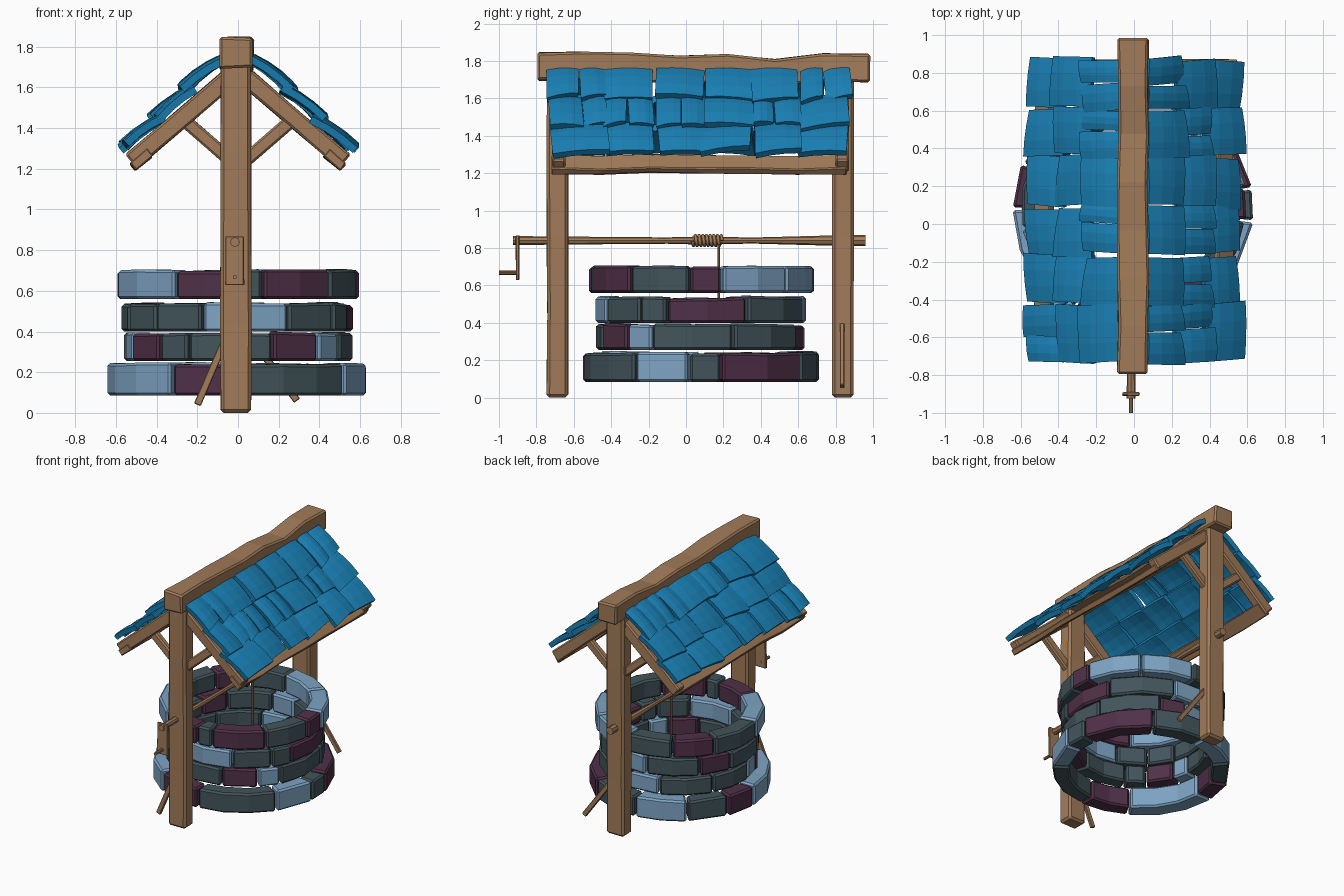
import bpy, bmesh, math, random
from mathutils import Vector, Matrix

if "Cube" in bpy.data.objects:
    bpy.data.objects.remove(bpy.data.objects["Cube"])

random.seed(7)


def material(name, rgb):
    m = bpy.data.materials.new(name)
    m.diffuse_color = (*rgb, 1)
    m.use_nodes = True
    m.node_tree.nodes["Principled BSDF"].inputs["Base Color"].default_value = m.diffuse_color
    return m


WOOD = material("wood", (0.36, 0.20, 0.10))
ROPE = material("rope", (0.12, 0.07, 0.04))
BLUE = material("shingle_blue", (0.01, 0.22, 0.47))
STONE = {"S": material("slate", (0.055, 0.09, 0.105)),
         "P": material("purple_stone", (0.08, 0.03, 0.065)),
         "L": material("pale_blue_stone", (0.21, 0.37, 0.55))}


def finish(name, bm, mats, bevel=0.0):
    bmesh.ops.recalc_face_normals(bm, faces=bm.faces)
    me = bpy.data.meshes.new(name)
    bm.to_mesh(me)
    bm.free()
    ob = bpy.data.objects.new(name, me)
    bpy.context.collection.objects.link(ob)
    for m in mats:
        me.materials.append(m)
    if bevel:
        b = ob.modifiers.new("bevel", "BEVEL")
        b.width, b.segments, b.limit_method = bevel, 1, "ANGLE"
        b.angle_limit = math.radians(45)
    return ob


def loft(bm, loops):
    """Skin a list of equal closed loops and cap both ends."""
    rows = [[bm.verts.new(p) for p in lp] for lp in loops]
    n = len(rows[0])
    faces = [bm.faces.new(rows[0]), bm.faces.new(rows[-1][::-1])]
    for a, b in zip(rows, rows[1:]):
        for i in range(n):
            faces.append(bm.faces.new((a[i], b[i], b[(i + 1) % n], a[(i + 1) % n])))
    return faces


def beam(name, p0, p1, w, d, side, wobble=0.0, lifts=(0, 0), bevel=0.01):
    """Square timber from p0 to p1; w is measured along 'side', d across it."""
    p0, p1 = Vector(p0), Vector(p1)
    axis = (p1 - p0).normalized()
    side = Vector(side)
    side = (side - axis * side.dot(axis)).normalized()
    up = axis.cross(side)
    bm, loops = bmesh.new(), []
    for i, lift in enumerate(lifts):
        c = p0.lerp(p1, i / (len(lifts) - 1))
        loops.append([c + side * (a * w / 2 + random.uniform(-wobble, wobble))
                      + up * (b * d / 2 + random.uniform(-wobble, wobble))
                      + Vector((0, 0, lift))
                      for a, b in ((-1, -1), (1, -1), (1, 1), (-1, 1))])
    loft(bm, loops)
    return finish(name, bm, [WOOD], bevel)


def rod(name, stations, x, z, n=8):
    """Turned rod along y from (y, radius) stations."""
    bm = bmesh.new()
    loft(bm, [[(x + r * math.cos(2 * math.pi * i / n), y, z + r * math.sin(2 * math.pi * i / n))
               for i in range(n)] for y, r in stations])
    return finish(name, bm, [WOOD])


# Stone courses: radius, wall, z range, start angle, then colour and end angle per block
CY = 0.08
courses = [
    (0.64, 0.13, 0.085, 0.245, -121, "P-87 S-34 L-6 S10 P58 S95 L130 S158 P180 L239"),
    (0.57, 0.12, 0.255, 0.395, -159, "P-134 S-116 S-72 P-45 L-28 S18 S64 P85 L110 S150 S185 L201"),
    (0.57, 0.12, 0.400, 0.540, -108, "L-64 S-35 S-19 P26 S75 L100 S140 P165 S200 S225 S252"),
    (0.60, 0.135, 0.560, 0.705, -121, "P-90 S-78 P-40 S-6 P11 L50 L88 S120 P150 S190 L239"),
]
keys = list(STONE)
for k, (R, wall, z0, z1, start, plan) in enumerate(courses):
    bm = bmesh.new()
    for item in plan.split():
        end = float(item[1:])
        seg = max(1, round((end - start) / 20))
        dr, dz = random.uniform(-0.012, 0.004), random.uniform(-0.008, 0.002)
        loops = []
        for i in range(seg + 1):
            a = math.radians(start + 0.6 + (end - start - 1.2) * i / seg)
            zt = z1 + dz + random.uniform(-0.005, 0.004)
            ro, ri = R + dr + random.uniform(-0.004, 0.004), R - wall
            loops.append([(r * math.cos(a), CY + r * math.sin(a), z)
                          for r, z in ((ri, z0), (ro, z0), (ro, zt), (ri, zt))])
        for f in loft(bm, loops):
            f.material_index = keys.index(item[0])
        start = end
    finish(f"stone_course_{k + 1}", bm, list(STONE.values()), 0.013)

# Posts and ridge beam
for name, y in (("front", -0.687), ("back", 0.84)):
    beam(f"{name}_post", (-0.01, y, 0), (-0.01, y, 1.72), 0.15, 0.115, (1, 0, 0),
         0.003, (0,) * 5, 0.016)
beam("ridge_beam", (-0.005, -0.795, 1.77), (-0.005, 0.985, 1.765), 0.16, 0.15, (1, 0, 0), 0.006,
     (0, 0.003, 0.002, -0.015, -0.01, -0.028, 0.003, 0), 0.012)

# Roof frame: rafters, knee braces and eave boards
for s, label in ((-1, "left"), (1, "right")):
    for end, y in (("front", -0.68), ("back", 0.835)):
        beam(f"{end}_{label}_rafter", (s * 0.04, y, 1.65), (s * 0.525, y, 1.235),
             0.07, 0.09, (0, 1, 0), 0.003, (0, 0, 0))
        beam(f"{end}_{label}_knee_brace", (s * 0.03, y, 1.235), (s * 0.29, y, 1.46),
             0.05, 0.065, (0, 1, 0), 0.002, (0, 0))
    beam(f"{label}_eave_board", (s * 0.475, -0.72, 1.245), (s * 0.475, 0.86, 1.245),
         0.11, 0.045, (s * 0.76, 0, -0.65), 0.004, (0, -0.004, 0.006, 0.002, 0, -0.004, 0), 0.006)

# Shingles: three overlapping rows a side, some split into narrow pairs
edges_y = [-0.74, -0.43, -0.17, 0.09, 0.36, 0.61, 0.875]
for s, label in ((-1, "left"), (1, "right")):
    bm = bmesh.new()
    for row in range(3):
        x0, z0 = 0.075 + 0.148 * row, 1.755 - 0.145 * row
        for j in range(6):
            shift = random.uniform(-0.015, 0.015)
            ya, yb = edges_y[j] + shift, edges_y[j + 1] + shift
            cuts = [ya, yb]
            if random.random() < 0.25:
                cuts.insert(1, ya + (yb - ya) * random.uniform(0.4, 0.6))
            for a, b in zip(cuts, cuts[1:]):
                tilt = math.radians(36 + random.uniform(-3, 4))
                length = 0.25 + random.uniform(-0.02, 0.015)
                slant, skew = random.uniform(-0.022, 0.012), random.uniform(-0.015, 0.02)
                roll = random.uniform(-0.008, 0.012)
                grid = bmesh.ops.create_grid(bm, x_segments=3, y_segments=3, size=1)["verts"]
                for v in grid:
                    u, t = v.co.x, (v.co.y + 1) / 2
                    d = t * (length + slant * u)
                    h = 0.010 * (1 - u * u) + roll * u + 0.012 * math.sin(math.pi * t)
                    y = (a + b) / 2 + u * (b - a) * 0.495 + skew * t
                    v.co = (s * (x0 + d * math.cos(tilt) + h * math.sin(tilt)), y,
                            z0 - d * math.sin(tilt) + h * math.cos(tilt))
    ob = finish(f"{label}_roof_shingles", bm, [BLUE])
    for p in ob.data.polygons:      # make every sheet face outwards before thickening
        if p.normal.z < 0:
            p.flip()
    ob.data.update()
    sol = ob.modifiers.new("thickness", "SOLIDIFY")
    sol.thickness, sol.offset = 0.036, -1

# Leaning struts at the foot of the posts
beam("front_strut", (-0.2, -0.69, 0.04), (-0.05, -0.69, 0.39), 0.024, 0.036, (0, 1, 0), bevel=0.004)
beam("back_strut", (0.29, 0.835, 0.06), (0.05, 0.835, 0.39), 0.024, 0.036, (0, 1, 0), bevel=0.004)

# Windlass: axle, crank arm and grip
AX, AZ = -0.015, 0.84
rod("axle", [(-0.925, 0.024), (-0.6, 0.021), (-0.1, 0.017), (0.1, 0.022), (0.35, 0.016),
             (0.65, 0.024), (0.8, 0.028), (0.96, 0.03)], AX, AZ)
beam("crank_arm", (AX, -0.9, 0.628), (AX, -0.9, 0.868), 0.092, 0.018, (1, 0, 0),
     0.003, (0, 0), 0.004)
rod("crank_grip", [(-1.0, 0.011), (-0.89, 0.011)], AX, 0.668)

# Rope wound on the axle and hanging into the well
turns, n = 8, 12
path = [(AX + 0.027 * math.cos(2 * math.pi * i / n), 0.035 + 0.158 * i / (turns * n),
         AZ - 0.027 * math.sin(2 * math.pi * i / n)) for i in range(turns * n + 1)]
for name, pts in (("rope_coil", path),
                  ("hanging_rope", [(AX + 0.02, 0.175, AZ), (AX + 0.02, 0.175, 0.4)])):
    cu = bpy.data.curves.new(name, "CURVE")
    cu.dimensions, cu.bevel_depth, cu.bevel_resolution = "3D", 0.009, 1
    cu.use_fill_caps = True
    sp = cu.splines.new("POLY")
    sp.points.add(len(pts) - 1)
    for p, co in zip(sp.points, pts):
        p.co = (*co, 1)
    ob = bpy.data.objects.new(name, cu)
    bpy.context.collection.objects.link(ob)
    cu.materials.append(WOOD if name == "rope_coil" else ROPE)
